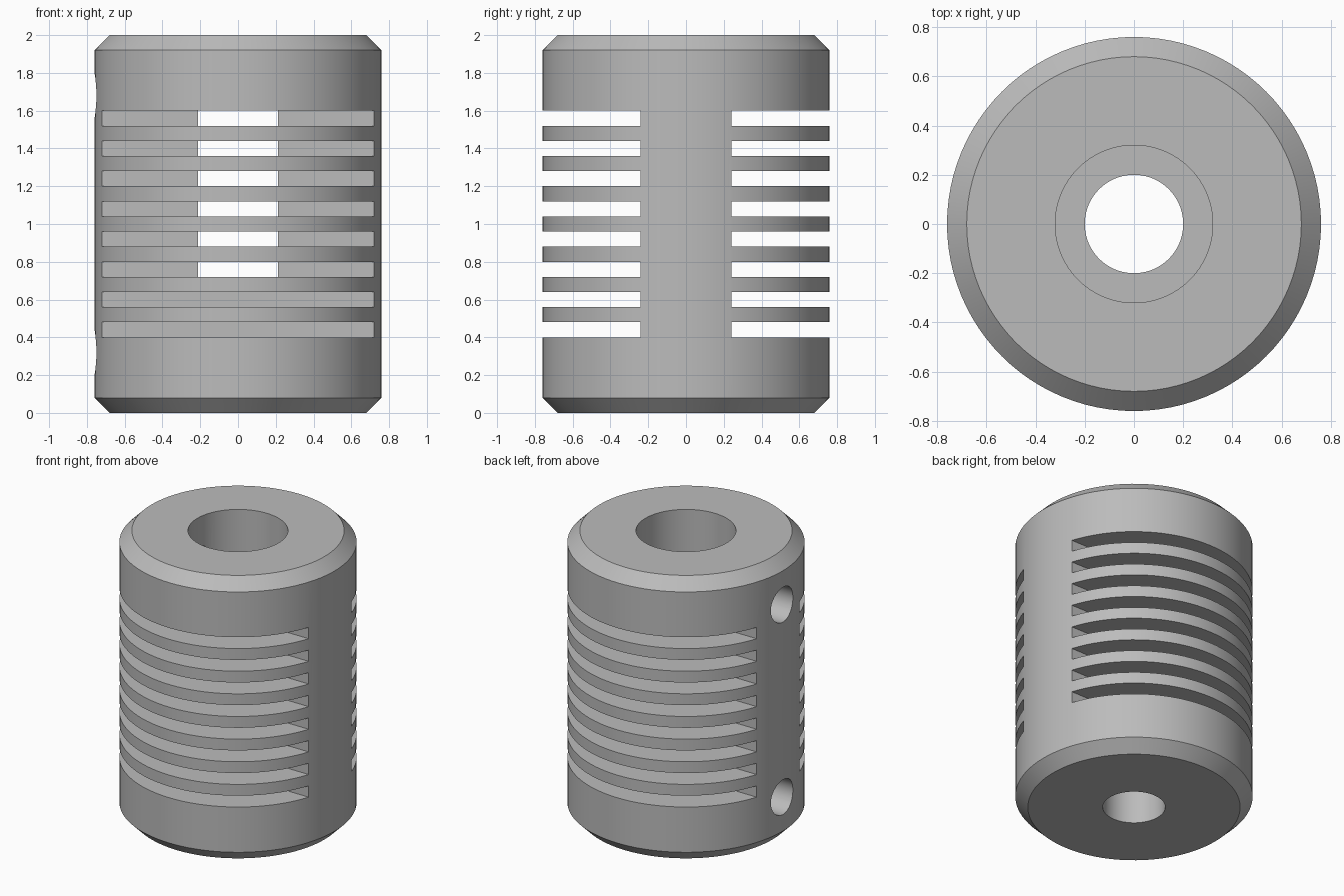
import bpy, bmesh, math
from mathutils import Matrix

cube = bpy.data.objects.get("Cube")
if cube:
    bpy.data.objects.remove(cube, do_unlink=True)

metal = bpy.data.materials.new("grey_metal")
metal.use_nodes = True
metal.diffuse_color = (0.5, 0.5, 0.5, 1)
metal.node_tree.nodes["Principled BSDF"].inputs["Base Color"].default_value = (0.5, 0.5, 0.5, 1)

RADIUS, HEIGHT, CHAMFER = 0.76, 2.0, 0.08
BIG_BORE, SMALL_BORE, STEP_Z = 0.32, 0.20, 0.68
SLOT_Y, SLOT_H, SLOT_PITCH, SLOT_Z, SLOT_COUNT = 0.24, 0.08, 0.16, 0.40, 8
SCREW_R, SCREW_Z = 0.123, 0.32


def make_object(name, bm):
    bmesh.ops.recalc_face_normals(bm, faces=bm.faces)
    mesh = bpy.data.meshes.new(name)
    bm.to_mesh(mesh)
    bm.free()
    mesh.materials.append(metal)
    obj = bpy.data.objects.new(name, mesh)
    bpy.context.collection.objects.link(obj)
    return obj


# Body: closed wall section with chamfers and stepped bore, revolved about z
profile = [(SMALL_BORE, 0), (RADIUS - CHAMFER, 0), (RADIUS, CHAMFER),
           (RADIUS, HEIGHT - CHAMFER), (RADIUS - CHAMFER, HEIGHT),
           (BIG_BORE, HEIGHT), (BIG_BORE, STEP_Z), (SMALL_BORE, STEP_Z)]
bm = bmesh.new()
ring = [bm.verts.new((r, 0, z)) for r, z in profile]
edges = [bm.edges.new((v, ring[(i + 1) % len(ring)])) for i, v in enumerate(ring)]
bmesh.ops.spin(bm, geom=ring + edges, axis=(0, 0, 1), cent=(0, 0, 0),
               angle=2 * math.pi, steps=96, use_merge=True)
bmesh.ops.remove_doubles(bm, verts=bm.verts, dist=1e-5)
body = make_object("coupling_body", bm)

# Cutters: stacked slots front and back, set screw holes on one side
bm = bmesh.new()
for side in (-1, 1):
    for i in range(SLOT_COUNT):
        z = SLOT_Z + SLOT_PITCH * i + SLOT_H / 2
        place = Matrix.Translation((0, side * (SLOT_Y + 0.5), z))
        bmesh.ops.create_cube(bm, size=1, matrix=place @ Matrix.Diagonal((2, 1, SLOT_H, 1)))
for z in (SCREW_Z, HEIGHT - SCREW_Z):
    place = Matrix.Translation((-0.5, 0, z)) @ Matrix.Rotation(math.pi / 2, 4, "Y")
    bmesh.ops.create_cone(bm, cap_ends=True, segments=48, radius1=SCREW_R,
                          radius2=SCREW_R, depth=0.8, matrix=place)
cutter = make_object("slot_and_hole_cutter", bm)
cutter.hide_render = True

cut = body.modifiers.new("cuts", "BOOLEAN")
cut.operation = "DIFFERENCE"
cut.solver = "EXACT"
cut.object = cutter

bpy.ops.object.select_all(action="DESELECT")
body.select_set(True)
bpy.context.view_layer.objects.active = body
bpy.ops.object.modifier_apply(modifier=cut.name)
bpy.data.objects.remove(cutter, do_unlink=True)
bpy.ops.object.shade_smooth_by_angle(angle=math.radians(30))
